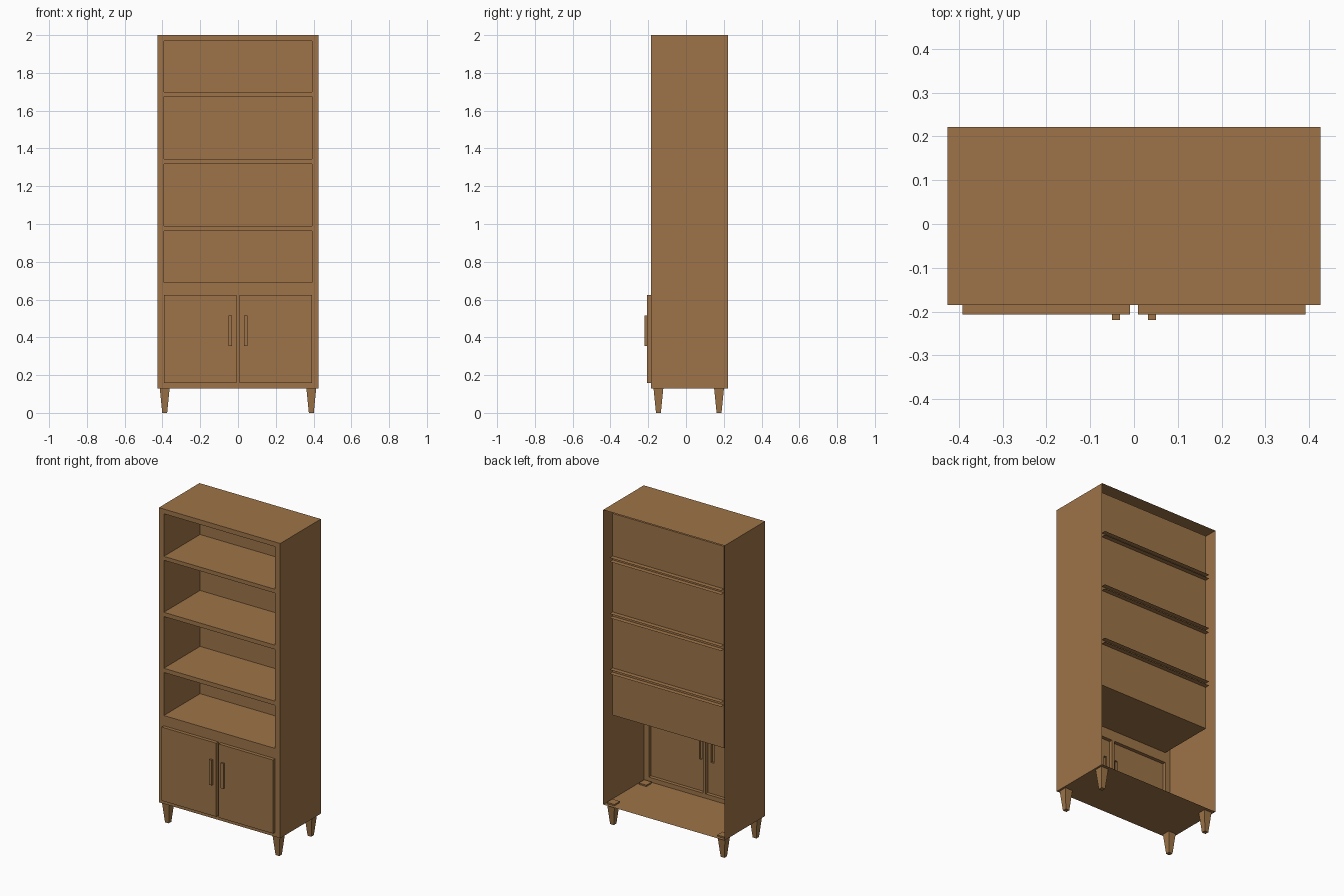
import bpy
import bmesh

cube = bpy.data.objects.get("Cube")
if cube:
    bpy.data.objects.remove(cube, do_unlink=True)

wood = bpy.data.materials.new("warm_wood")
wood.use_nodes = True
COLOUR = (0.342, 0.174, 0.065, 1)
wood.diffuse_color = COLOUR
wood.node_tree.nodes["Principled BSDF"].inputs["Base Color"].default_value = COLOUR

# Main dimensions
W, FRONT, BACK, BASE, TOP = 0.426, -0.185, 0.222, 0.13, 2.0
INNER, PANEL, SHELF_BACK = 0.391, 0.178, 0.208
BAYS = [(0.69, 0.963), (0.99, 1.318), (1.345, 1.675), (1.70, 1.97)]
DOOR_Z, DOOR_Y = (0.158, 0.625), -0.207
GRIP_Z, GRIP_Y = (0.355, 0.515), -0.219
GAP = 0.009


def finish(name, bm):
    bmesh.ops.remove_doubles(bm, verts=bm.verts, dist=1e-5)
    mesh = bpy.data.meshes.new(name)
    bm.to_mesh(mesh)
    bm.free()
    mesh.materials.append(wood)
    obj = bpy.data.objects.new(name, mesh)
    bpy.context.collection.objects.link(obj)
    return obj


def quad(bm, *points):
    bm.faces.new([bm.verts.new(p) for p in points])


def tube(bm, x0, x1, z0, z1, y0, y1):
    """Four thin walls running from y0 to y1."""
    loop = [(x0, z0), (x1, z0), (x1, z1), (x0, z1)]
    for (ax, az), (bx, bz) in zip(loop, loop[1:] + loop[:1]):
        quad(bm, (ax, y0, az), (ax, y1, az), (bx, y1, bz), (bx, y0, bz))


def pierced(bm, x0, x1, z0, z1, y, holes):
    """Upright sheet facing the front, with rectangular openings."""
    zs = sorted({z0, z1, *[h[2] for h in holes], *[h[3] for h in holes]})
    for za, zb in zip(zs, zs[1:]):
        mid = (za + zb) / 2
        row = sorted((h[0], h[1]) for h in holes if h[2] < mid < h[3])
        edges = [x0] + [x for span in row for x in span] + [x1]
        for xa, xb in zip(edges[::2], edges[1::2]):
            quad(bm, (xa, y, za), (xb, y, za), (xb, y, zb), (xa, y, zb))


# Thin outer carcass, open at the back, with a pierced front
door_spans = [(-INNER, -GAP), (GAP, INNER)]
openings = [(-INNER, INNER, *bay) for bay in BAYS]
openings += [(*span, *DOOR_Z) for span in door_spans]
bm = bmesh.new()
tube(bm, -W, W, BASE, TOP, FRONT, BACK)
pierced(bm, -W, W, BASE, TOP, FRONT, openings)
finish("carcass", bm)

# Lining around the open shelves, closed by a back panel
low, high = BAYS[0][0], BAYS[-1][1]
bm = bmesh.new()
tube(bm, -INNER, INNER, low, high, FRONT, PANEL)
quad(bm, (-INNER, PANEL, low), (INNER, PANEL, low),
     (INNER, PANEL, high), (-INNER, PANEL, high))
finish("shelf_lining", bm)

# Upper and lower skins of each shelf, reaching just past the back panel
for number, (under, over) in enumerate(zip(BAYS, BAYS[1:]), 1):
    bm = bmesh.new()
    for z in (under[1], over[0]):
        quad(bm, (-INNER, FRONT, z), (INNER, FRONT, z),
             (INNER, SHELF_BACK, z), (-INNER, SHELF_BACK, z))
    finish(f"shelf_{number}", bm)

# Hollow doors with raised hollow handles
for side, (x0, x1), grip in (("right", door_spans[0], (-0.05, -0.032)),
                             ("left", door_spans[1], (0.032, 0.05))):
    bm = bmesh.new()
    tube(bm, x0, x1, *DOOR_Z, DOOR_Y, FRONT)
    pierced(bm, x0, x1, *DOOR_Z, DOOR_Y, [(*grip, *GRIP_Z)])
    finish(f"{side}_door", bm)
    bm = bmesh.new()
    tube(bm, *grip, *GRIP_Z, GRIP_Y, DOOR_Y)
    pierced(bm, *grip, *GRIP_Z, GRIP_Y, [])
    finish(f"{side}_handle", bm)

# Tapered square legs, their tops just through the carcass floor
for side, x in (("right", -0.388), ("left", 0.388)):
    for end, y in (("front", -0.146), ("back", 0.175)):
        bm = bmesh.new()
        bmesh.ops.create_cube(bm, size=1)
        for v in bm.verts:
            half = 0.027 if v.co.z > 0 else 0.013
            v.co = (x + half * (1 if v.co.x > 0 else -1),
                    y + half * (1 if v.co.y > 0 else -1),
                    BASE + 0.01 if v.co.z > 0 else 0)
        finish(f"{end}_{side}_leg", bm)
